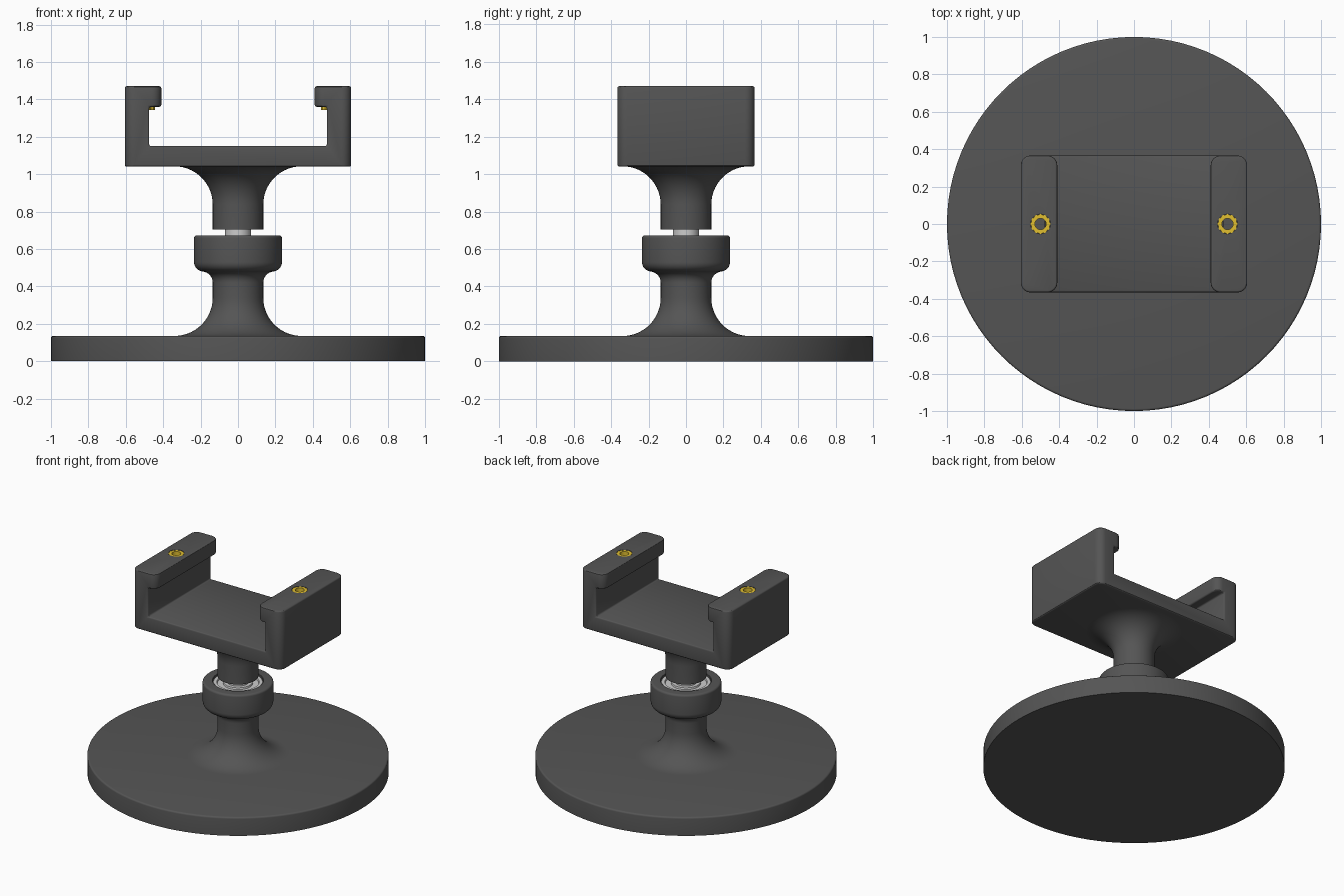
import bpy, bmesh
from math import sin, cos, pi, radians

if "Cube" in bpy.data.objects:
    bpy.data.objects.remove(bpy.data.objects["Cube"])


def material(name, rgb):
    m = bpy.data.materials.new(name)
    m.diffuse_color = (*rgb, 1)
    m.use_nodes = True
    m.node_tree.nodes["Principled BSDF"].inputs["Base Color"].default_value = m.diffuse_color
    return m


DARK = material("dark_plastic", (0.09, 0.09, 0.09))
STEEL = material("steel", (0.75, 0.75, 0.74))
BRASS = material("brass", (0.75, 0.52, 0.03))


def make(name, bm, mat):
    bmesh.ops.recalc_face_normals(bm, faces=bm.faces)
    me = bpy.data.meshes.new(name)
    bm.to_mesh(me)
    bm.free()
    ob = bpy.data.objects.new(name, me)
    bpy.context.collection.objects.link(ob)
    me.materials.append(mat)
    return ob


def activate(ob):
    bpy.ops.object.select_all(action='DESELECT')
    ob.select_set(True)
    bpy.context.view_layer.objects.active = ob


def smooth(ob):
    activate(ob)
    bpy.ops.object.shade_smooth_by_angle(angle=radians(30))


def arc(cx, cz, r, a0, a1, n=10):
    """Points of an arc in the (radius, z) plane, angles in degrees."""
    return [(cx + r * cos(radians(a0 + (a1 - a0) * i / n)),
             cz + r * sin(radians(a0 + (a1 - a0) * i / n))) for i in range(n + 1)]


def lathe(name, profile, mat, closed=False, steps=96):
    bm = bmesh.new()
    vs = [bm.verts.new((r, 0, z)) for r, z in profile]
    pairs = list(zip(vs, vs[1:])) + ([(vs[-1], vs[0])] if closed else [])
    es = [bm.edges.new(p) for p in pairs]
    bmesh.ops.spin(bm, geom=vs + es, cent=(0, 0, 0), axis=(0, 0, 1),
                   angle=2 * pi, steps=steps)
    bmesh.ops.remove_doubles(bm, verts=bm.verts, dist=1e-5)
    ob = make(name, bm, mat)
    smooth(ob)
    return ob


# Round base with flared neck and bearing cup
lathe("base", [(0, 0), (1, 0)]
      + arc(0.988, 0.123, 0.012, 0, 90, 4)
      + arc(0.34, 0.34, 0.205, 270, 180, 14)
      + arc(0.195, 0.42, 0.06, 180, 100, 8)
      + arc(0.185, 0.53, 0.05, 280, 360, 8)
      + arc(0.22, 0.658, 0.015, 0, 90, 5)
      + [(0.17, 0.673), (0.167, 0.67), (0.167, 0.55), (0, 0.55)], DARK)

# Bearing: outer race, recessed shield, inner race
lathe("bearing", [(0.07, 0.552), (0.166, 0.552), (0.166, 0.658), (0.162, 0.662),
                  (0.14, 0.662), (0.137, 0.65), (0.098, 0.65), (0.095, 0.662),
                  (0.07, 0.662)], STEEL, closed=True)
lathe("spindle", [(0, 0.56), (0.069, 0.56), (0.069, 0.715), (0, 0.715)], STEEL, steps=48)

# Upper stem flaring into the cradle
lathe("stem", [(0, 0.705), (0.135, 0.705)]
      + arc(0.34, 0.837, 0.205, 180, 90, 14) + [(0.34, 1.06), (0, 1.06)], DARK)

# Cradle: C-shaped profile extruded along y
X, XI, XL, Y = 0.605, 0.475, 0.41, 0.366
half = [(X, 1.04), (X, 1.47), (XL, 1.47), (XL, 1.36), (XI, 1.36), (XI, 1.15)]
outline = half + [(-x, z) for x, z in reversed(half)]
bm = bmesh.new()
face = bm.faces.new([bm.verts.new((x, -Y, z)) for x, z in outline])
ext = bmesh.ops.extrude_face_region(bm, geom=[face])["geom"]
bmesh.ops.translate(bm, vec=(0, 2 * Y, 0),
                    verts=[v for v in ext if isinstance(v, bmesh.types.BMVert)])


def round_corner(e):
    a, b = (v.co for v in e.verts)
    return abs(a.x - b.x) < 1e-4 and abs(a.y - b.y) < 1e-4 and \
        any(abs(abs(a.x) - x) < 1e-4 for x in (X, XL))


bmesh.ops.bevel(bm, geom=[e for e in bm.edges if round_corner(e)], offset=0.052,
                offset_type='OFFSET', segments=6, profile=0.5, affect='EDGES')
cradle = make("cradle", bm, DARK)
activate(cradle)
bev = cradle.modifiers.new("soft_edges", 'BEVEL')
bev.width, bev.segments, bev.angle_limit = 0.01, 3, radians(30)
bev.use_clamp_overlap = False
bpy.ops.object.modifier_apply(modifier=bev.name)

# Holes through the lips, then knurled brass inserts
for side, s in (("left", -1), ("right", 1)):
    bpy.ops.mesh.primitive_cylinder_add(vertices=40, radius=0.053, depth=0.2,
                                        location=(s * 0.5, 0, 1.44))
    cutter = bpy.context.object
    cutter.hide_render = True
    activate(cradle)
    cut = cradle.modifiers.new("hole", 'BOOLEAN')
    cut.operation, cut.object, cut.solver = 'DIFFERENCE', cutter, 'EXACT'
    bpy.ops.object.modifier_apply(modifier=cut.name)
    bpy.data.objects.remove(cutter)

    bm = bmesh.new()
    n = 48
    rings = []
    for z, inner in ((1.342, False), (1.468, False), (1.468, True), (1.342, True)):
        ring = []
        for i in range(n):
            a = 2 * pi * i / n
            r = 0.03 if inner else 0.052 + 0.003 * cos(12 * a)
            ring.append(bm.verts.new((r * cos(a), r * sin(a), z)))
        rings.append(ring)
    for k in range(4):
        p, q = rings[k], rings[(k + 1) % 4]
        for i in range(n):
            j = (i + 1) % n
            bm.faces.new((p[i], p[j], q[j], q[i]))
    insert = make("threaded_insert_" + side, bm, BRASS)
    insert.location = (s * 0.5, 0, 0)
    smooth(insert)

smooth(cradle)
